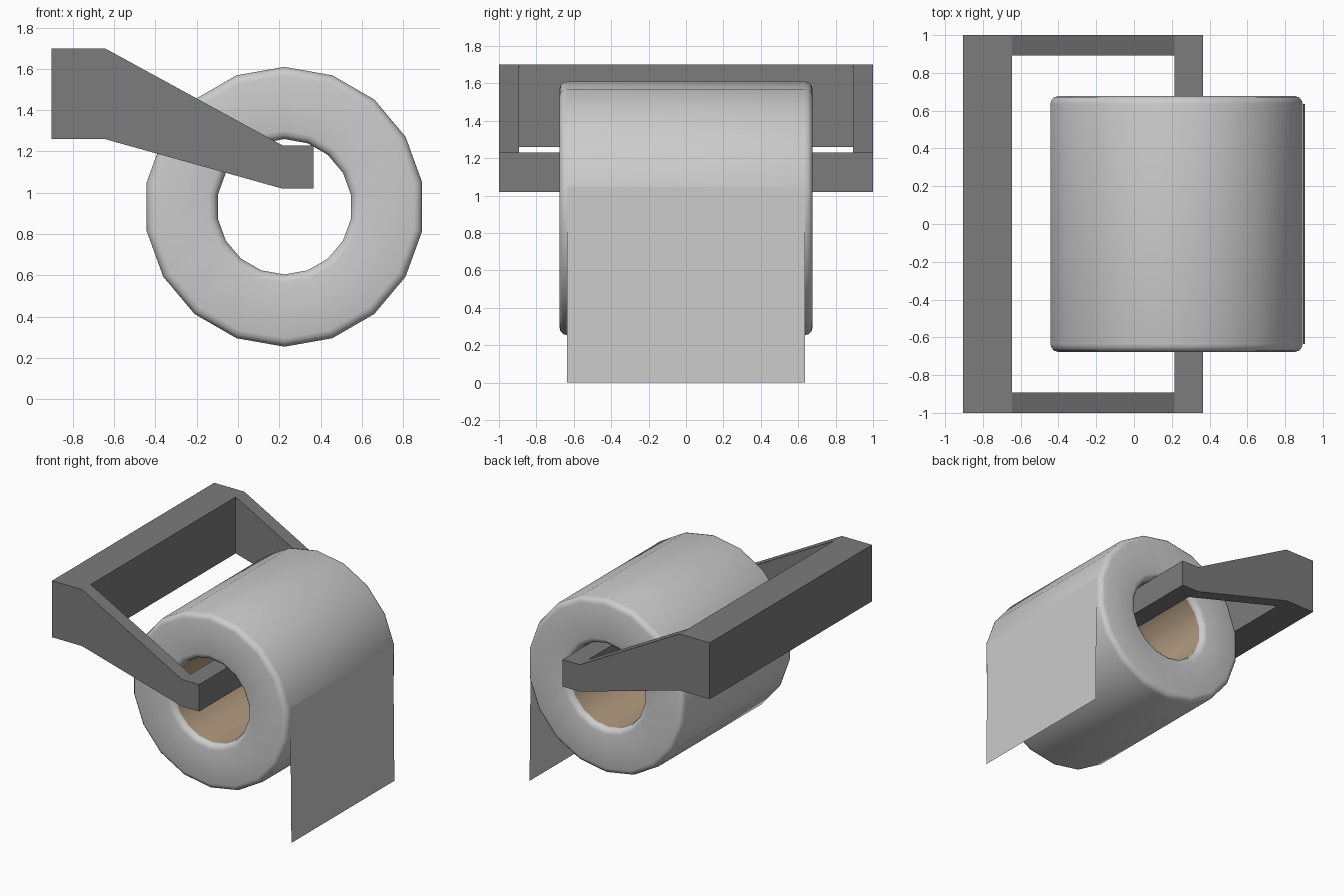
import bpy, bmesh
from math import sin, cos, pi

if "Cube" in bpy.data.objects:
    bpy.data.objects.remove(bpy.data.objects["Cube"])

CX, CZ, SIDES = 0.225, 0.932, 18        # roll axis and facet count
R_OUT, R_IN, HALF, BEV = 0.678, 0.328, 0.677, 0.042


def finish(name, bm, smooth=False, color=None):
    me = bpy.data.meshes.new(name)
    bm.to_mesh(me)
    bm.free()
    for p in me.polygons:
        p.use_smooth = smooth
    ob = bpy.data.objects.new(name, me)
    bpy.context.collection.objects.link(ob)
    if color:
        mat = bpy.data.materials.new(name + "_colour")
        mat.diffuse_color = (*color, 1)
        mat.use_nodes = True
        mat.node_tree.nodes["Principled BSDF"].inputs["Base Color"].default_value = mat.diffuse_color
        me.materials.append(mat)
    return ob


def lathe(name, profile, color=None):
    """Revolve (radius, y) points around the roll axis."""
    bm = bmesh.new()
    rings = []
    for i in range(SIDES):
        a = pi / 2 + 2 * pi * i / SIDES
        rings.append([bm.verts.new((CX + r * cos(a), y, CZ + r * sin(a))) for r, y in profile])
    for i, ring in enumerate(rings):
        nxt = rings[(i + 1) % SIDES]
        for j in range(len(profile) - 1):
            bm.faces.new((ring[j], ring[j + 1], nxt[j + 1], nxt[j]))
    return finish(name, bm, True, color)


def corner(r, y, start, steps=3):
    """Quarter-round corner in the profile, swept anticlockwise."""
    return [(r + BEV * cos(start + k * pi / 2 / steps),
             y + BEV * sin(start + k * pi / 2 / steps)) for k in range(steps + 1)]


# paper roll: rounded at inner and outer rims
ri, ro, h = R_IN + BEV, R_OUT - BEV, HALF - BEV
lathe("paper_roll", corner(ri, -h, pi) + corner(ro, -h, 1.5 * pi)
      + corner(ro, h, 0) + corner(ri, h, pi / 2))

# cardboard core, facing inward
lathe("cardboard_core", [(R_IN, h), (R_IN, -h)], (0.45, 0.33, 0.22))

# loose sheet hanging from the front of the roll
bm = bmesh.new()
path = [(0.894, 1.05), (0.897, 0.81), (0.905, 0.0)]
rows = [[bm.verts.new((x, y, z)) for y in (-0.635, 0.635)] for x, z in path]
for a, b in zip(rows, rows[1:]):
    bm.faces.new((b[0], b[1], a[1], a[0]))
finish("hanging_sheet", bm)

# holder frame: 3 x 3 cells with the middle cell left open
stations = [(-0.905, 1.26, 1.70), (-0.645, 1.26, 1.70), (0.215, 1.02, 1.23), (0.365, 1.02, 1.23)]
ys = (-1.0, -0.893, 0.893, 1.0)
bm = bmesh.new()
lo = [[bm.verts.new((x, y, z0)) for y in ys] for x, z0, z1 in stations]
hi = [[bm.verts.new((x, y, z1)) for y in ys] for x, z0, z1 in stations]
cells = {(i, j) for i in range(3) for j in range(3)} - {(1, 1)}
for i, j in cells:
    loop = [(i, j), (i + 1, j), (i + 1, j + 1), (i, j + 1)]
    for grid in (lo, hi):
        bm.faces.new([grid[a][b] for a, b in loop])
    for k, (di, dj) in enumerate([(0, -1), (1, 0), (0, 1), (-1, 0)]):
        if (i + di, j + dj) not in cells:
            (a, b), (c, d) = loop[k], loop[(k + 1) % 4]
            bm.faces.new((lo[a][b], lo[c][d], hi[c][d], hi[a][b]))
bmesh.ops.recalc_face_normals(bm, faces=bm.faces)
finish("holder_frame", bm, False, (0.2, 0.2, 0.2))
